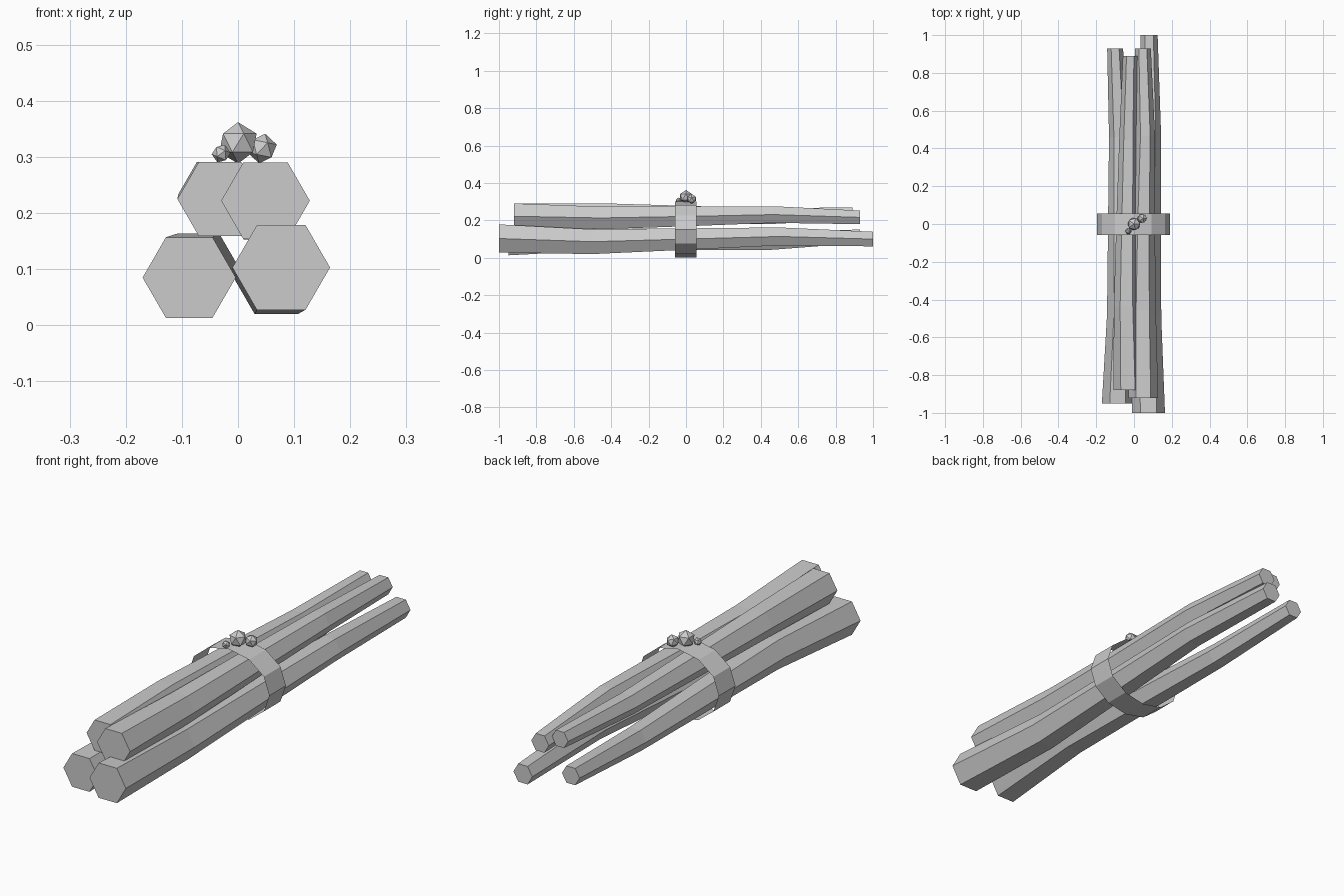
import bpy, bmesh, math
from mathutils import Matrix

if "Cube" in bpy.data.objects:
    bpy.data.objects.remove(bpy.data.objects["Cube"])

grey = bpy.data.materials.new("plain_grey")
grey.diffuse_color = (0.6, 0.6, 0.6, 1)
grey.use_nodes = True
grey.node_tree.nodes["Principled BSDF"].inputs["Base Color"].default_value = grey.diffuse_color


def finish(name, bm):
    bm.normal_update()
    mesh = bpy.data.meshes.new(name)
    bm.to_mesh(mesh)
    bm.free()
    mesh.materials.append(grey)
    ob = bpy.data.objects.new(name, mesh)
    bpy.context.collection.objects.link(ob)
    return ob


def stick(name, y0, y1, r0, r1, path):
    """Tapered six-sided stick, slightly bent along its (x, z) path."""
    bm = bmesh.new()
    rings = []
    for k, (cx, cz) in enumerate(path):
        t = k / (len(path) - 1)
        r, y = r0 + (r1 - r0) * t, y0 + (y1 - y0) * t
        rings.append([bm.verts.new((cx + r * math.cos(i * math.pi / 3), y,
                                    cz + r * math.sin(i * math.pi / 3))) for i in range(6)])
    for a, b in zip(rings, rings[1:]):
        for i in range(6):
            j = (i + 1) % 6
            bm.faces.new((a[i], b[i], b[j], a[j]))
    bm.faces.new(rings[0])
    bm.faces.new(rings[-1][::-1])
    bmesh.ops.recalc_face_normals(bm, faces=bm.faces)
    finish(name, bm)


# Bundle of four sticks
stick("stick_lower_left", -0.95, 0.93, 0.083, 0.042,
      [(-0.087, 0.085), (-0.07, 0.101), (-0.075, 0.095), (-0.08, 0.088), (-0.10, 0.115)])
stick("stick_lower_right", -1.0, 1.0, 0.087, 0.045,
      [(0.077, 0.103), (0.068, 0.086), (0.076, 0.1), (0.087, 0.114), (0.08, 0.1)])
stick("stick_upper_left", -0.88, 0.89, 0.076, 0.039,
      [(-0.032, 0.225), (-0.04, 0.233), (-0.036, 0.228), (-0.03, 0.222), (-0.02, 0.236)])
stick("stick_upper_right", -0.92, 0.93, 0.079, 0.042,
      [(0.049, 0.222), (0.046, 0.213), (0.05, 0.221), (0.06, 0.231), (0.047, 0.216)])

# Thin open band tied round the middle
bm = bmesh.new()
pairs = []
for i in range(12):
    a = i * math.pi / 6
    x, z = -0.003 + 0.193 * math.cos(a), 0.151 + 0.15 * math.sin(a)
    pairs.append((bm.verts.new((x, -0.058, z)), bm.verts.new((x, 0.056, z))))
for i in range(12):
    (a, b), (c, d) = pairs[i], pairs[(i + 1) % 12]
    bm.faces.new((a, b, d, c))
bmesh.ops.recalc_face_normals(bm, faces=bm.faces)
finish("band", bm)

# Berries on top of the band
for name, loc, r, tilt in (("berry_large", (0, 0, 0.325), 0.037, 0),
                           ("berry_medium", (0.043, 0.03, 0.315), 0.027, 0.2),
                           ("berry_small", (-0.03, -0.038, 0.306), 0.017, 0.4)):
    bm = bmesh.new()
    bmesh.ops.create_icosphere(bm, subdivisions=1, radius=r,
                               matrix=Matrix.Translation(loc) @ Matrix.Rotation(tilt, 4, 'Y'))
    finish(name, bm)
